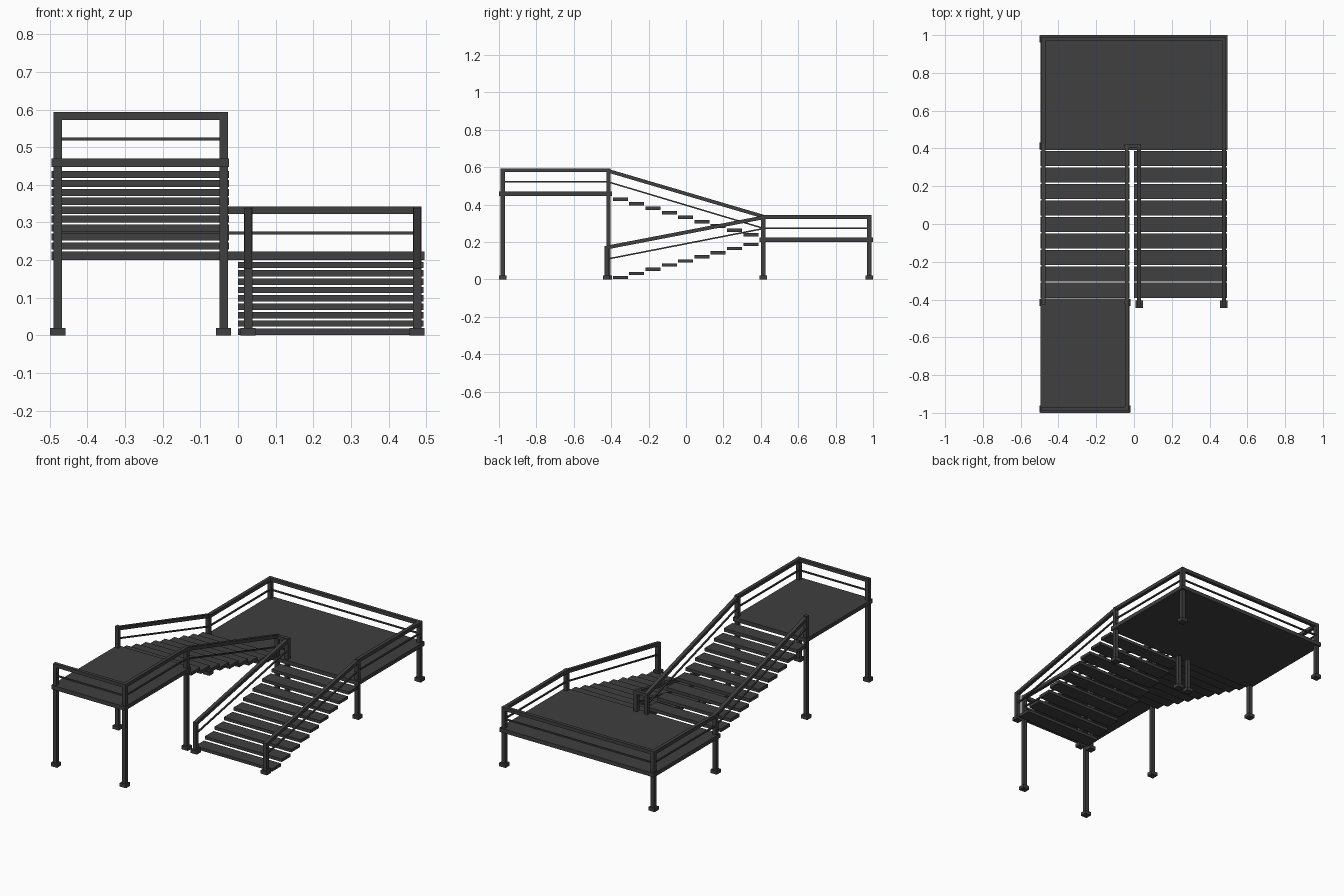
import bpy, bmesh
from mathutils import Vector

if "Cube" in bpy.data.objects:
    bpy.data.objects.remove(bpy.data.objects["Cube"])

mat = bpy.data.materials.new("charcoal")
mat.diffuse_color = (0.05, 0.05, 0.05, 1)
mat.use_nodes = True
mat.node_tree.nodes["Principled BSDF"].inputs["Base Color"].default_value = mat.diffuse_color


def finish(name, bm):
    bmesh.ops.recalc_face_normals(bm, faces=bm.faces)
    me = bpy.data.meshes.new(name)
    bm.to_mesh(me)
    bm.free()
    me.materials.append(mat)
    ob = bpy.data.objects.new(name, me)
    bpy.context.collection.objects.link(ob)


def box(name, x0, x1, y0, y1, z0, z1):
    bm = bmesh.new()
    bmesh.ops.create_cube(bm, size=1)
    for v in bm.verts:
        v.co = ((x0 + x1) / 2 + v.co.x * (x1 - x0),
                (y0 + y1) / 2 + v.co.y * (y1 - y0),
                (z0 + z1) / 2 + v.co.z * (z1 - z0))
    finish(name, bm)


def beam(name, a, b, w):
    # square bar with upright end cuts, so sloped and level rails meet cleanly
    a, b = Vector(a), Vector(b)
    run = Vector((b.x - a.x, b.y - a.y, 0)).normalized()
    side, up = Vector((-run.y, run.x, 0)) * w / 2, Vector((0, 0, w / 2))
    a, b = a - run * w / 2, b + run * w / 2
    bm = bmesh.new()
    ends = [[bm.verts.new(p + side * s + up * t)
             for s, t in ((-1, -1), (1, -1), (1, 1), (-1, 1))] for p in (a, b)]
    bm.faces.new(ends[0])
    bm.faces.new(ends[1][::-1])
    for i in range(4):
        j = (i + 1) % 4
        bm.faces.new((ends[0][i], ends[0][j], ends[1][j], ends[1][i]))
    finish(name, bm)


# Landings
box("lower_landing", -0.495, 0.495, 0.393, 1.0, 0.2, 0.223)
box("upper_landing", -0.495, -0.024, -1.0, -0.395, 0.447, 0.47)

# Open treads of both flights
for i in range(9):
    y = -0.351 + i * 0.0872
    z = 0.001 + i * 0.0222
    box("lower_tread", 0.0, 0.493, y - 0.04, y + 0.04, z, z + 0.017)
    z = 0.418 - i * 0.0237
    box("upper_tread", -0.495, -0.024, y - 0.04, y + 0.04, z, z + 0.019)

# Posts with square feet
XL, XM, XI, XR = -0.479, -0.038, 0.027, 0.476
YF, YS, YB, YE = -0.98, -0.415, 0.413, 0.98
HI, MID, LOW = 0.583, 0.333, 0.168
posts = [(XL, YF, HI), (XM, YF, HI), (XL, YS, HI), (XM, YS, HI),
         (XL, YB, MID), (XM, YB, MID), (XI, YB, MID), (XR, YB, MID),
         (XL, YE, MID), (XR, YE, MID), (XI, -0.425, LOW), (XR, -0.425, LOW)]
for x, y, h in posts:
    box("post", x - 0.011, x + 0.011, y - 0.011, y + 0.011, 0, h + 0.01)
    box("post_foot", x - 0.02, x + 0.02, y - 0.019, y + 0.019, 0, 0.02)

# Handrails with a thin rail below each
paths = [
    [(XR, -0.425, LOW), (XR, YB, MID), (XR, YE, MID), (XL, YE, MID),
     (XL, YB, MID), (XL, YS, HI)],
    [(XI, -0.425, LOW), (XI, YB, MID), (XM, YB, MID), (XM, YS, HI),
     (XM, YF, HI), (XL, YF, HI)],
]
for path in paths:
    for a, b in zip(path, path[1:]):
        beam("handrail", a, b, 0.02)
        drop = Vector((0, 0, 0.061))
        beam("middle_rail", Vector(a) - drop, Vector(b) - drop, 0.008)
